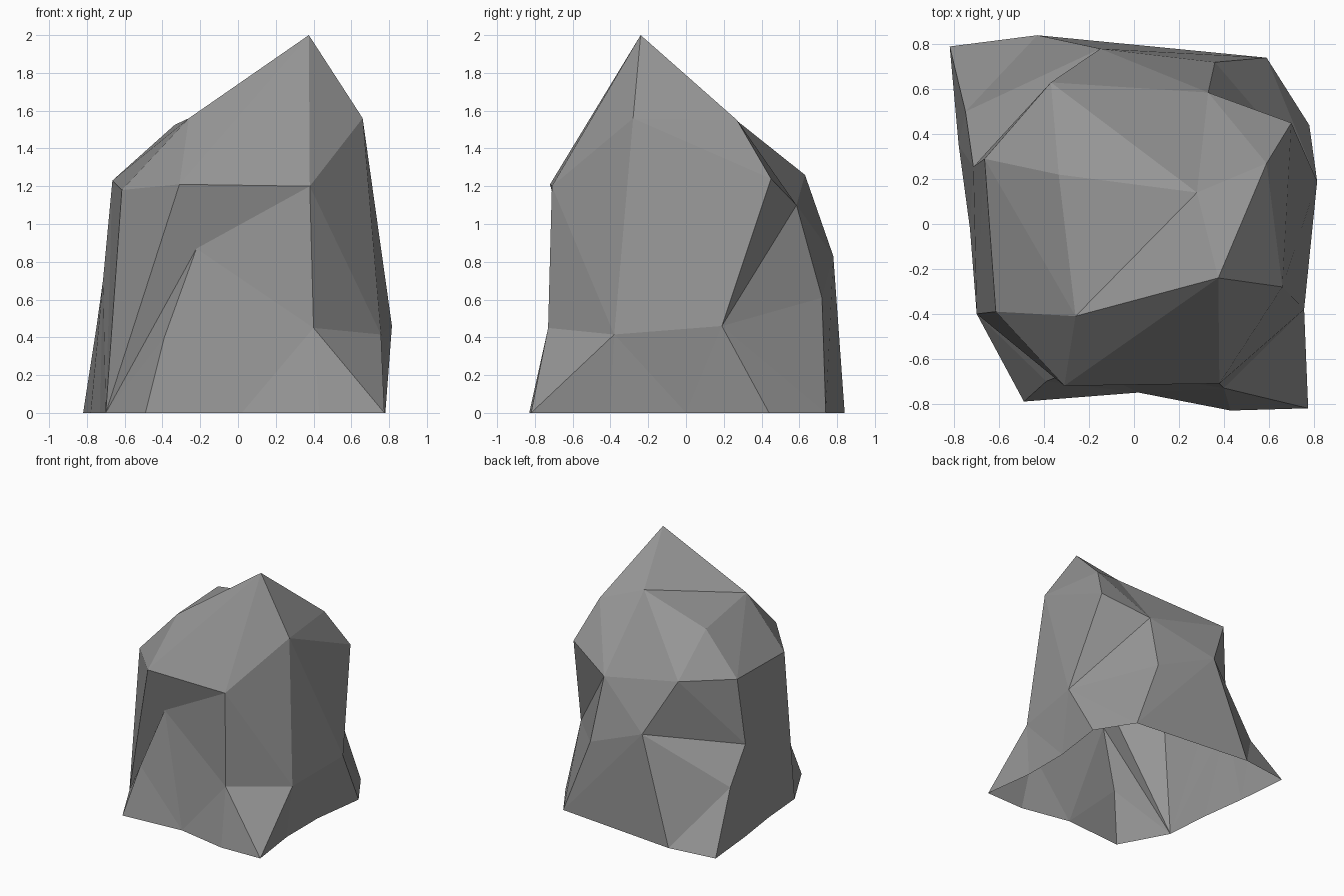
import bpy, bmesh

if "Cube" in bpy.data.objects:
    bpy.data.objects.remove(bpy.data.objects["Cube"])

bm = bmesh.new()

def ring(*pts):
    return [bm.verts.new(p) for p in pts]

def strip(lower, upper, steps):
    """Bridge two rings; each step moves on along the lower (l) or upper (u) one."""
    i = j = 0
    for s in steps:
        if s == "l":
            bm.faces.new((lower[i], lower[i + 1], upper[j]))
            i += 1
        else:
            bm.faces.new((lower[i], upper[j + 1], upper[j]))
            j += 1

def fan(centre, rim):
    for a, b in zip(rim, rim[1:]):
        bm.faces.new((a, b, centre))

# Flared foot outline, counter-clockwise from the front left (open underneath)
foot = ring(*[(x, y, 0) for x, y in (
    (-.70, -.40), (-.49, -.79), (.02, -.75), (.43, -.83), (.775, -.82),
    (.72, -.40), (.72, 0), (.78, .44), (.59, .74), (-.43, .84),
    (-.82, .79), (-.78, .35), (-.73, -.02))])

# Waist of the rock
waist = ring((-.22, -.63, .87), (.40, -.73, .45), (.757, -.38, .415),
             (.815, .19, .46), (.36, .72, .61), (-.15, .78, .83),
             (-.715, .255, .70))

# Shoulder
shoulder = ring((-.615, -.39, 1.18), (-.31, -.72, 1.21), (.38, -.71, 1.20),
                (.66, -.28, 1.56), (.70, .45, 1.24), (.33, .585, 1.10),
                (-.37, .63, 1.26), (-.665, .29, 1.23))

# Crown with the peak
crown = ring((-.26, -.41, 1.56), (.375, -.24, 2.0), (.59, .27, 1.55),
             (.28, .14, 1.65), (-.335, .22, 1.525))

# Two small knuckles where the foot flares out
front_knuckle, back_knuckle = ring((-.39, -.70, .40), (-.75, .50, .45))

# Foot to waist
strip(foot[2:10], waist[:6], "ullullulluul")
fan(front_knuckle, [foot[0], foot[1], foot[2], waist[0], foot[0]])
fan(back_knuckle, [waist[5], foot[9], foot[10], foot[11], waist[6], waist[5]])
fan(waist[6], [foot[11], foot[12], foot[0]])

# Waist to shoulder, shoulder to crown, and the cap
strip([foot[0]] + waist + [foot[0]], shoulder + shoulder[:1], "ululluluullululu")
strip(shoulder + shoulder[:1], crown + crown[:1], "lullullululul")
fan(crown[3], [crown[4], crown[0], crown[1], crown[2]])

mesh = bpy.data.meshes.new("rock")
bm.to_mesh(mesh)
bm.free()
stone = bpy.data.materials.new("stone grey")
stone.diffuse_color = (.30, .30, .30, 1)
stone.use_nodes = True
stone.node_tree.nodes["Principled BSDF"].inputs["Base Color"].default_value = stone.diffuse_color
mesh.materials.append(stone)
rock = bpy.data.objects.new("rock", mesh)
bpy.context.collection.objects.link(rock)
